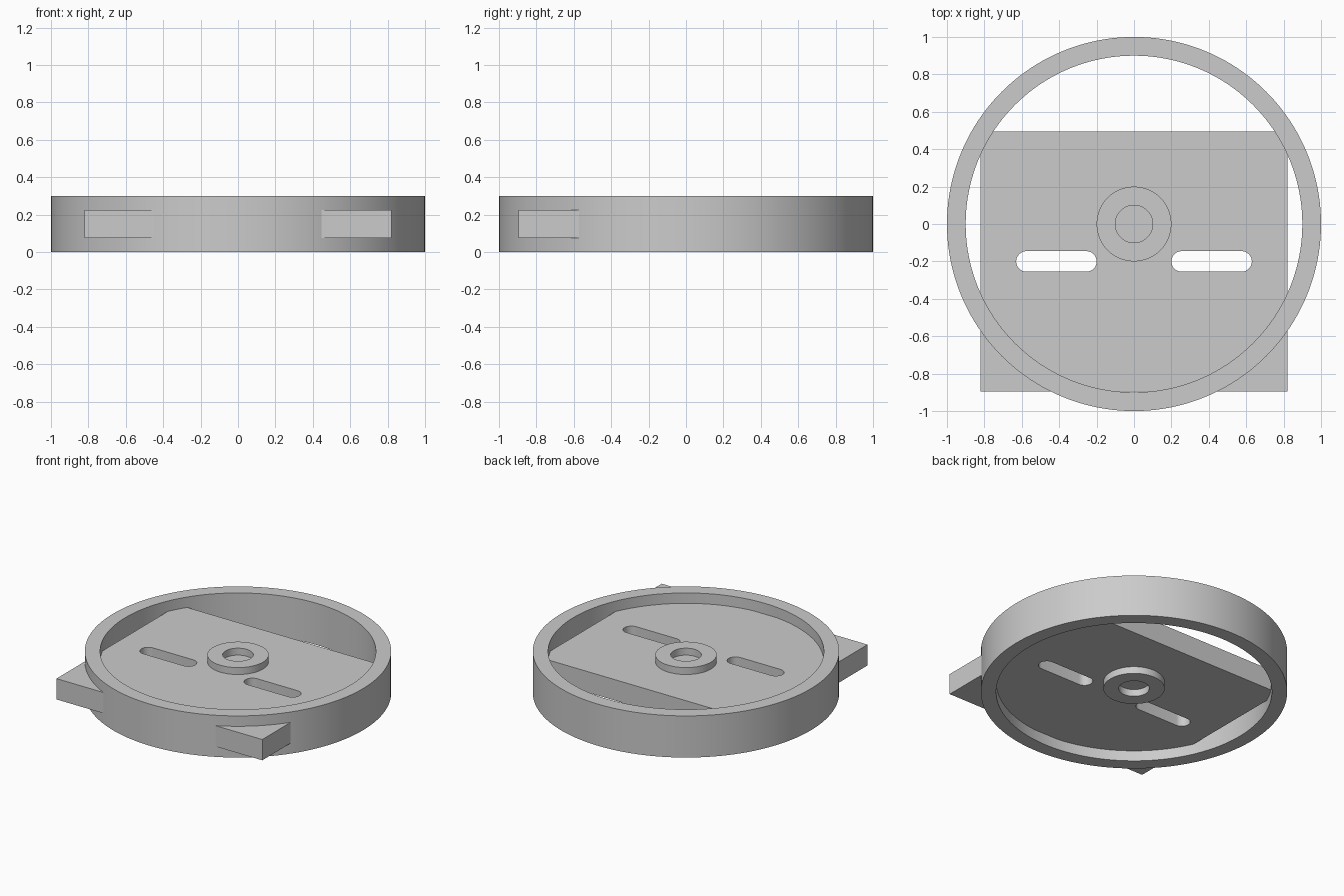
import bpy
import bmesh
from math import pi, cos, sin, radians

if "Cube" in bpy.data.objects:
    bpy.data.objects.remove(bpy.data.objects["Cube"], do_unlink=True)

grey = bpy.data.materials.new("plain_grey")
grey.use_nodes = True
grey.diffuse_color = (0.6, 0.6, 0.6, 1)
grey.node_tree.nodes["Principled BSDF"].inputs["Base Color"].default_value = grey.diffuse_color


def finish(name, bm):
    """Turn a bmesh into a named grey object."""
    bmesh.ops.recalc_face_normals(bm, faces=bm.faces)
    mesh = bpy.data.meshes.new(name)
    bm.to_mesh(mesh)
    bm.free()
    mesh.materials.append(grey)
    obj = bpy.data.objects.new(name, mesh)
    bpy.context.collection.objects.link(obj)
    return obj


def smooth(obj):
    bpy.ops.object.select_all(action='DESELECT')
    obj.select_set(True)
    bpy.context.view_layer.objects.active = obj
    bpy.ops.object.shade_smooth_by_angle(angle=radians(30))


def tube(name, outer, inner, z0, z1, sides):
    """Square-edged ring around the z axis."""
    bm = bmesh.new()
    profile = [(inner, z0), (outer, z0), (outer, z1), (inner, z1)]
    loops = []
    for i in range(sides):
        a = 2 * pi * i / sides
        loops.append([bm.verts.new((r * cos(a), r * sin(a), z)) for r, z in profile])
    for i, a in enumerate(loops):
        b = loops[(i + 1) % sides]
        for j in range(4):
            k = (j + 1) % 4
            bm.faces.new((a[j], b[j], b[k], a[k]))
    obj = finish(name, bm)
    smooth(obj)
    return obj


def slab(name, outline, z0, z1):
    """Flat outline extruded upward."""
    bm = bmesh.new()
    face = bm.faces.new([bm.verts.new((x, y, z0)) for x, y in outline])
    top = bmesh.ops.extrude_face_region(bm, geom=[face])["geom"]
    verts = [v for v in top if isinstance(v, bmesh.types.BMVert)]
    bmesh.ops.translate(bm, verts=verts, vec=(0, 0, z1 - z0))
    return finish(name, bm)


def slot_outline(x0, x1, y, r, steps=16):
    """Rounded slot running between two end centres."""
    points = []
    for cx, start in ((x1, -pi / 2), (x0, pi / 2)):
        for i in range(steps + 1):
            a = start + pi * i / steps
            points.append((cx + r * cos(a), y + r * sin(a)))
    return points


PLATE_LOW, PLATE_HIGH = 0.075, 0.225

# Outer rim
tube("outer_rim", 1.0, 0.9, 0.0, 0.3, 160)

# Plate crossing the rim, its front corners sticking out
half, front, back = 0.82, -0.895, 0.495
plate = slab("base_plate",
             [(-half, front), (half, front), (half, back), (-half, back)],
             PLATE_LOW, PLATE_HIGH)

# Two slots cut through the plate
for side, x0, x1 in (("left", 0.255, 0.575), ("right", -0.575, -0.255)):
    cutter = slab(side + "_slot_cutter", slot_outline(x0, x1, -0.2, 0.055), 0.0, 0.3)
    cutter.hide_render = True
    cut = plate.modifiers.new(side + "_slot", 'BOOLEAN')
    cut.operation = 'DIFFERENCE'
    cut.solver = 'EXACT'
    cut.object = cutter
    bpy.context.view_layer.objects.active = plate
    bpy.ops.object.modifier_apply(modifier=cut.name)
    bpy.data.objects.remove(cutter, do_unlink=True)
smooth(plate)

# Raised centre collars on both faces of the plate
tube("upper_collar", 0.2, 0.1, PLATE_HIGH, PLATE_HIGH + 0.05, 64)
tube("lower_collar", 0.2, 0.1, PLATE_LOW - 0.05, PLATE_LOW, 64)
